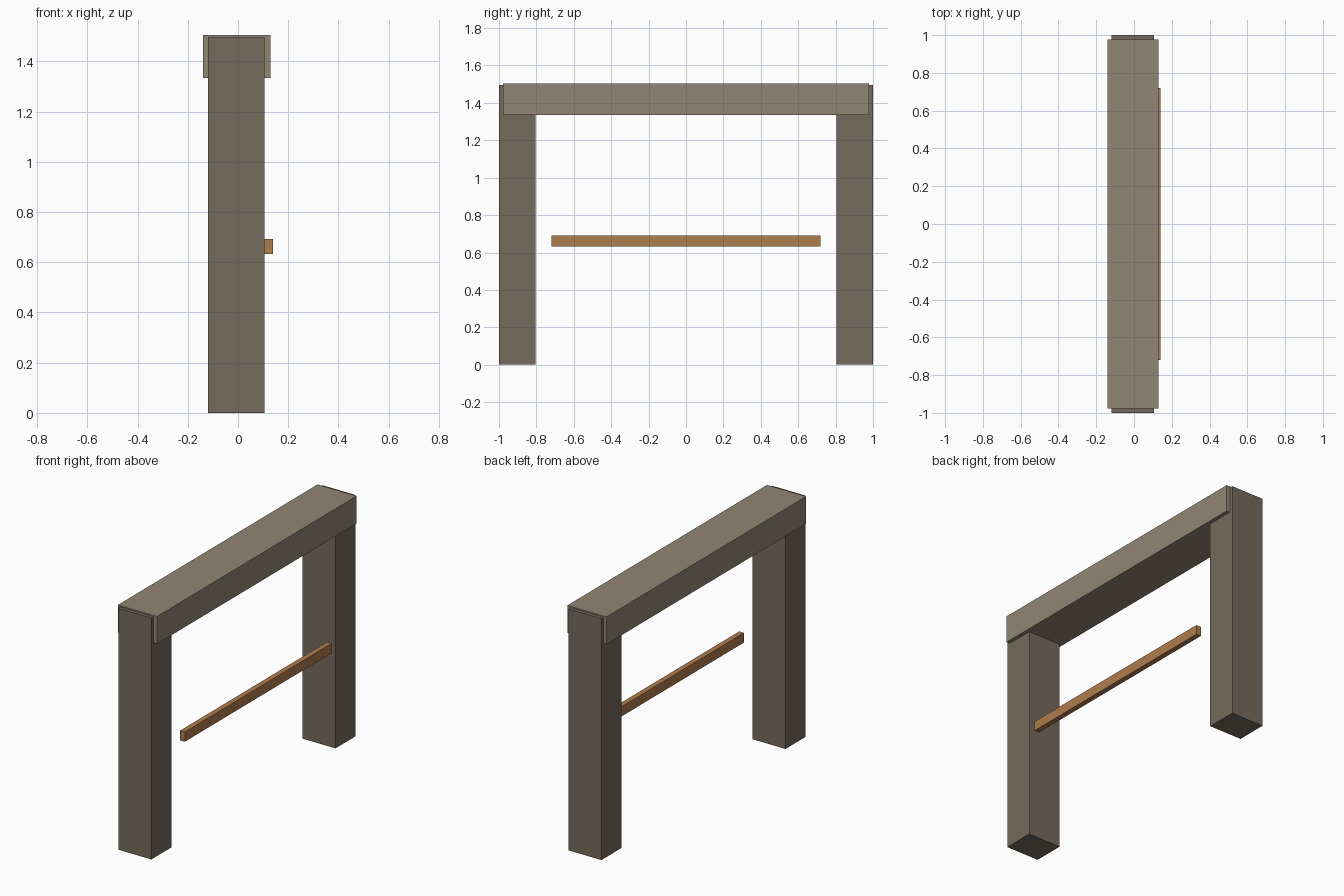
import bpy

if "Cube" in bpy.data.objects:
    bpy.data.objects.remove(bpy.data.objects["Cube"])


def material(name, color):
    mat = bpy.data.materials.new(name)
    mat.diffuse_color = (*color, 1)
    mat.use_nodes = True
    mat.node_tree.nodes["Principled BSDF"].inputs["Base Color"].default_value = mat.diffuse_color
    return mat


def box(name, lo, hi, mat):
    """Axis-aligned box between two corners."""
    center = [(a + b) / 2 for a, b in zip(lo, hi)]
    bpy.ops.mesh.primitive_cube_add(size=1, location=center)
    ob = bpy.context.object
    ob.name = name
    ob.scale = [b - a for a, b in zip(lo, hi)]
    bpy.ops.object.transform_apply(location=False, rotation=False, scale=True)
    ob.data.materials.append(mat)
    return ob


post_stone = material("post_stone", (0.18, 0.145, 0.11))
lintel_stone = material("lintel_stone", (0.29, 0.24, 0.175))
wood = material("wood", (0.42, 0.2, 0.075))

# Two upright posts
box("front_post", (-0.12, -1.0, 0), (0.106, -0.804, 1.497), post_stone)
box("back_post", (-0.12, 0.804, 0), (0.106, 1.0, 1.497), post_stone)

# Lintel across the top, wider than the posts but slightly shorter
box("lintel", (-0.139, -0.978, 1.335), (0.129, 0.978, 1.505), lintel_stone)

# Thin wooden bar in front of the opening
box("cross_bar", (0.106, -0.72, 0.632), (0.139, 0.72, 0.692), wood)
